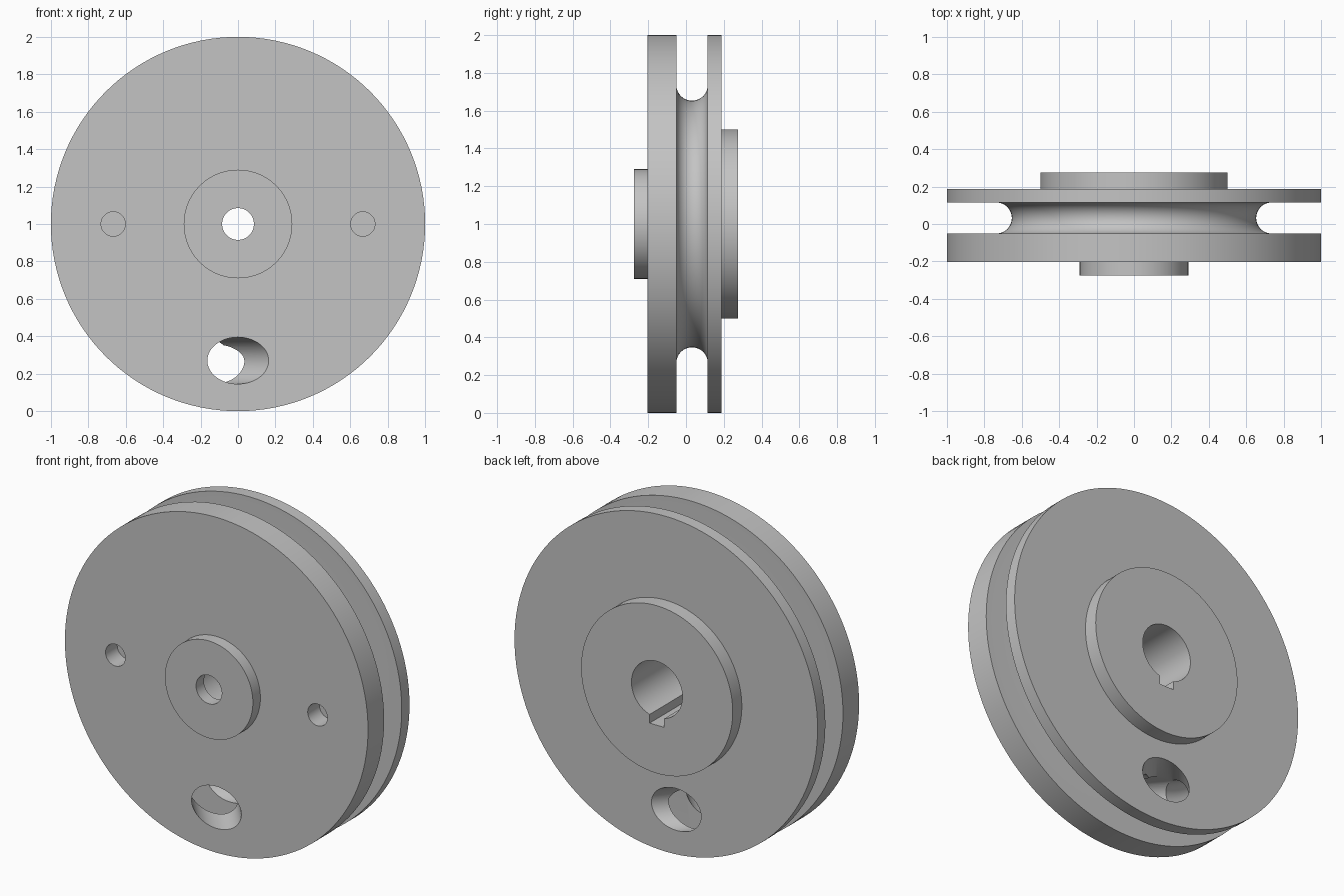
import bpy, bmesh, math

SEGMENTS = 128
CENTRE_Z = 1.0

old = bpy.data.objects.get("Cube")
if old:
    bpy.data.objects.remove(old, do_unlink=True)

steel = bpy.data.materials.new("plain_grey")
steel.use_nodes = True
GREY = (0.55, 0.55, 0.55, 1)
steel.diffuse_color = GREY
steel.node_tree.nodes["Principled BSDF"].inputs["Base Color"].default_value = GREY


def finish(bm, name):
    """Turn a bmesh into a named object."""
    bmesh.ops.recalc_face_normals(bm, faces=bm.faces)
    mesh = bpy.data.meshes.new(name)
    bm.to_mesh(mesh)
    bm.free()
    mesh.materials.append(steel)
    obj = bpy.data.objects.new(name, mesh)
    bpy.context.collection.objects.link(obj)
    return obj


def bridge(bm, a, b):
    n = len(a)
    for i in range(n):
        j = (i + 1) % n
        bm.faces.new((a[i], a[j], b[j], b[i]))


def ellipse(bm, x, y, z, rx, rz, n):
    """Ring of vertices in a plane facing the front."""
    angles = [math.tau * i / n for i in range(n)]
    return [bm.verts.new((x + rx * math.cos(a), y, z + rz * math.sin(a))) for a in angles]


def lathe(name, profile):
    """Spin a closed (radius, y) profile about the wheel axis."""
    bm = bmesh.new()
    rings = [ellipse(bm, 0, y, CENTRE_Z, r, r, SEGMENTS) for r, y in profile]
    for i, ring in enumerate(rings):
        bridge(bm, ring, rings[(i + 1) % len(rings)])
    return finish(bm, name)


def tube_cutter(name, path, z, rx, rz, n=64):
    """Solid through (x, y) centres, with ends parallel to the wheel face."""
    bm = bmesh.new()
    rings = [ellipse(bm, x, y, z, rx, rz, n) for x, y in path]
    for a, b in zip(rings, rings[1:]):
        bridge(bm, a, b)
    bm.faces.new(rings[0])
    bm.faces.new(rings[-1])
    return finish(bm, name)


def box_cutter(name, x0, x1, y0, y1, z0, z1):
    bm = bmesh.new()
    rings = [[bm.verts.new((x, y, z)) for x, z in
              ((x0, z0), (x1, z0), (x1, z1), (x0, z1))] for y in (y0, y1)]
    bridge(bm, *rings)
    bm.faces.new(rings[0])
    bm.faces.new(rings[1])
    return finish(bm, name)


# Wheel with bosses, stepped bore and round-bottomed rope groove
FRONT, BACK = -0.203, 0.188
GROOVE_Y, GROOVE_R, GROOVE_FLOOR = 0.032, 0.083, 0.653
arc_centre = GROOVE_FLOOR + GROOVE_R
groove = []
for i in range(25):
    a = math.pi * i / 24
    groove.append((arc_centre - GROOVE_R * math.sin(a), GROOVE_Y - GROOVE_R * math.cos(a)))

profile = [(0.085, -0.274), (0.29, -0.274), (0.29, FRONT), (1, FRONT),
           (1, GROOVE_Y - GROOVE_R)]
profile += groove
profile += [(1, GROOVE_Y + GROOVE_R), (1, BACK), (0.5, BACK), (0.5, 0.274),
            (0.168, 0.274), (0.168, -0.2), (0.085, -0.2)]
wheel = lathe("pulley_wheel", profile)

# Cutters: bent rope passage, two blind pin holes, keyway
slope = 0.854
bend_x = slope * (FRONT - GROOVE_Y)
reach = 0.3
front_x = bend_x + slope * reach
cutters = [
    tube_cutter("rope_passage_cutter",
                [(front_x, GROOVE_Y - reach), (bend_x, GROOVE_Y), (front_x, GROOVE_Y + reach)],
                0.27, 0.164, 0.125),
    box_cutter("keyway_cutter", -0.048, 0.048, -0.2, 0.4,
               CENTRE_Z - 0.213, CENTRE_Z - 0.1),
]
for side, label in ((1, "left"), (-1, "right")):
    cutters.append(tube_cutter(label + "_pin_hole_cutter",
                               [(side * 0.667, -0.4), (side * 0.667, FRONT + 0.11)],
                               CENTRE_Z, 0.065, 0.065, 48))

bpy.ops.object.select_all(action="DESELECT")
wheel.select_set(True)
bpy.context.view_layer.objects.active = wheel
for cutter in cutters:
    mod = wheel.modifiers.new(cutter.name, "BOOLEAN")
    mod.operation = "DIFFERENCE"
    mod.solver = "EXACT"
    mod.object = cutter
    bpy.ops.object.modifier_apply(modifier=mod.name)
    bpy.data.objects.remove(cutter, do_unlink=True)

bpy.ops.object.shade_smooth_by_angle(angle=math.radians(30))
